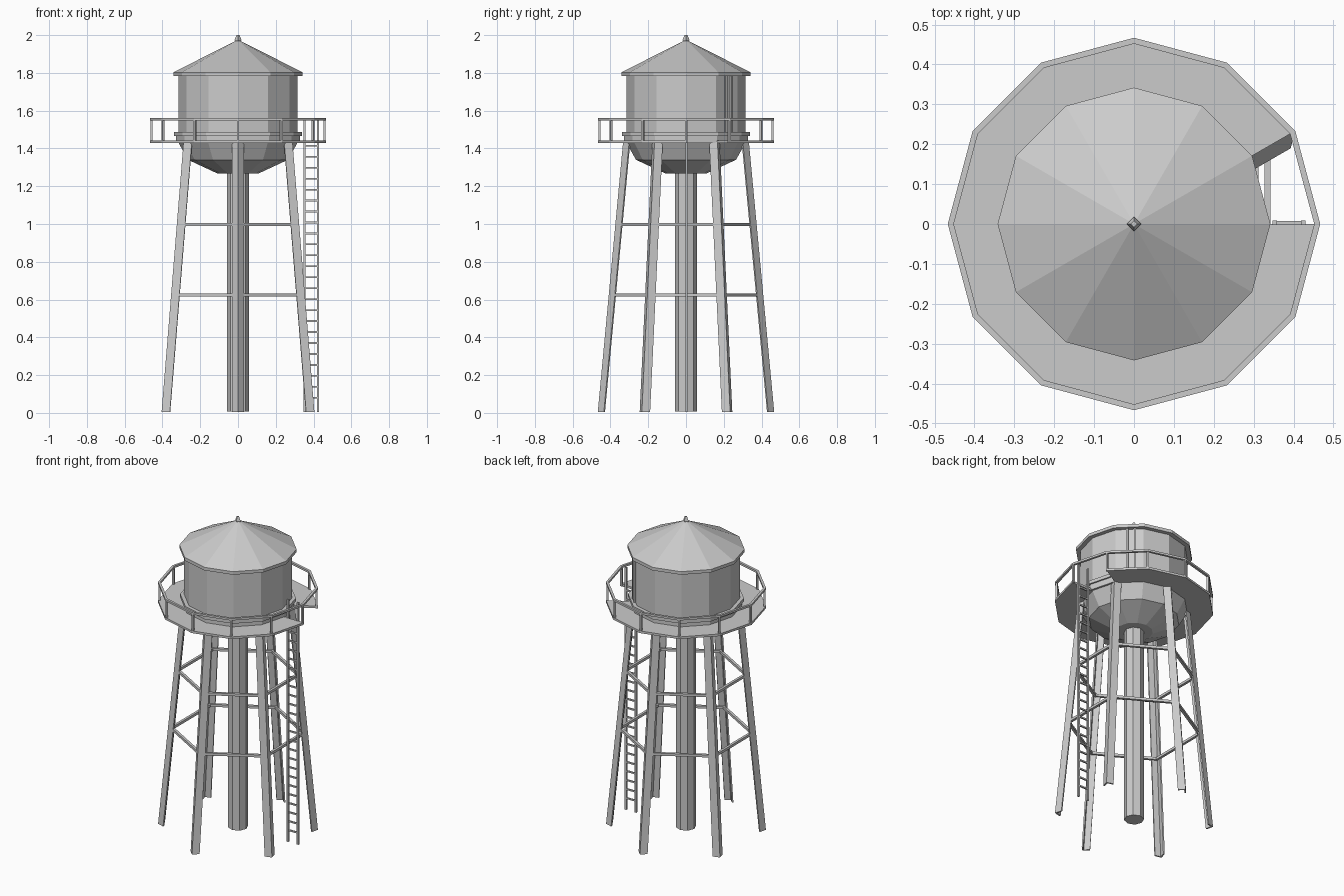
import bpy, math
from mathutils import Vector

if "Cube" in bpy.data.objects:
    bpy.data.objects.remove(bpy.data.objects["Cube"])

N = 12


def polar(r, deg, z=0.0):
    a = math.radians(deg)
    return Vector((r * math.cos(a), r * math.sin(a), z))


def make(name, verts, faces):
    me = bpy.data.meshes.new(name)
    me.from_pydata([tuple(v) for v in verts], [], faces)
    me.update()
    ob = bpy.data.objects.new(name, me)
    bpy.context.collection.objects.link(ob)
    return ob


def lathe(name, profile, n=N):
    """Solid of revolution; profile of (r, z) runs bottom to top, capped."""
    verts = [polar(r, 360 * i / n, z) for r, z in profile for i in range(n)]
    faces = [[k * n + i, k * n + (i + 1) % n, (k + 1) * n + (i + 1) % n, (k + 1) * n + i]
             for k in range(len(profile) - 1) for i in range(n)]
    faces.append(list(range(n))[::-1])
    faces.append([(len(profile) - 1) * n + i for i in range(n)])
    return make(name, verts, faces)


def ring(name, r0, r1, z0, z1, start=0, segs=N):
    """Rectangular-section ring, full or partial, in 30 degree steps."""
    verts, faces = [], []
    full = segs == N
    count = N if full else segs + 1
    for i in range(count):
        verts += [polar(r, start + 30 * i, z)
                  for r, z in ((r0, z0), (r1, z0), (r1, z1), (r0, z1))]
    for i in range(segs):
        a, b = 4 * i, 4 * ((i + 1) % count)
        faces += [[a + k, b + k, b + (k + 1) % 4, a + (k + 1) % 4] for k in range(4)]
    if not full:
        e = 4 * segs
        faces += [[0, 1, 2, 3], [e + 3, e + 2, e + 1, e]]
    return make(name, verts, faces)


def bars(name, segments, w):
    """Square bars between pairs of points, joined in one object."""
    verts, faces = [], []
    for p, q in segments:
        p, q = Vector(p), Vector(q)
        d = (q - p).normalized()
        if abs(d.z) > 0.9:
            side = Vector((p.x, p.y, 0)).normalized()
        else:
            side = Vector((0, 0, 1))
        u = (side - d * side.dot(d)).normalized() * w / 2
        v = d.cross(u).normalized() * w / 2
        b = len(verts)
        for c in (p, q):
            verts += [c + u + v, c - u + v, c - u - v, c + u - v]
        faces += [[b + k, b + (k + 1) % 4, b + 4 + (k + 1) % 4, b + 4 + k] for k in range(4)]
        faces += [[b + 3, b + 2, b + 1, b], [b + 4, b + 5, b + 6, b + 7]]
    return make(name, verts, faces)


# Tank with bowl-shaped bottom, and its collar
lathe("tank", [(0.11, 1.268), (0.265, 1.34), (0.315, 1.43), (0.315, 1.79)])
ring("tank_skirt", 0.30, 0.328, 1.43, 1.47)
ring("tank_collar", 0.30, 0.338, 1.467, 1.488)

# Conical roof, eave and finial
lathe("roof", [(0.342, 1.783), (0.342, 1.803), (0.012, 1.97)])
lathe("finial", [(0.012, 1.955), (0.018, 1.975), (0.008, 2.0)], 4)

# Central riser column
lathe("riser_column", [(0.058, 0.008), (0.058, 1.29)], 8)

# Walkway deck, open between 0 and 30 degrees for the ladder
ring("walkway_deck", 0.305, 0.467, 1.428, 1.442, 30, N - 1)

# Railing
ring("top_rail", 0.452, 0.467, 1.547, 1.56)
bars("rail_posts", [(polar(0.458, 30 * i, 1.43), polar(0.458, 30 * i, 1.55))
                    for i in range(N)], 0.012)

# Six splayed angle-iron legs, corner pointing outwards
W, T = 0.032, 0.009
section = [(0, 0), (-W, W), (-W - T * 0.7, W - T * 0.7), (-T * 1.41, 0),
           (-W - T * 0.7, -W + T * 0.7), (-W, -W)]
R_BOT, R_TOP, Z_BOT, Z_TOP = 0.467, 0.333, 0.006, 1.435
for i in range(6):
    ang = 30 + 60 * i
    out, tan = polar(1, ang), polar(1, ang + 90)
    verts = [out * (r + a) + tan * t + Vector((0, 0, z))
             for r, z in ((R_BOT, Z_BOT), (R_TOP, Z_TOP)) for a, t in section]
    faces = [[k, (k + 1) % 6, 6 + (k + 1) % 6, 6 + k] for k in range(6)]
    faces += [[3, 2, 1, 0], [5, 4, 3, 0], [6, 7, 8, 9], [6, 9, 10, 11]]
    make("leg_%d" % (i + 1), verts, faces)

# Two levels of horizontal braces between legs
braces = []
for z in (0.625, 0.998):
    r = R_BOT + (R_TOP - R_BOT) * z / Z_TOP - 0.022
    braces += [(polar(r, 30 + 60 * i, z), polar(r, 90 + 60 * i, z)) for i in range(6)]
bars("leg_braces", braces, 0.016)

# Access ladder
Y = 0.003
bars("ladder_stiles", [((x, Y, 0.006), (x, Y, 1.56)) for x in (0.353, 0.424)], 0.011)
bars("ladder_rungs", [((0.353, Y, 0.08 + 0.058 * i), (0.424, Y, 0.08 + 0.058 * i))
                      for i in range(24)], 0.009)

# Pair of vertical pipes on the tank wall
mid, tan = polar(0.309, 45), polar(1, 135)
bars("tank_pipes", [(mid + tan * t + Vector((0, 0, 1.44)), mid + tan * t + Vector((0, 0, 1.79)))
                    for t in (-0.012, 0.032)], 0.012)

# Consistent outward normals
import bmesh
for ob in bpy.context.collection.objects:
    bm = bmesh.new()
    bm.from_mesh(ob.data)
    bmesh.ops.recalc_face_normals(bm, faces=bm.faces)
    bm.to_mesh(ob.data)
    bm.free()
